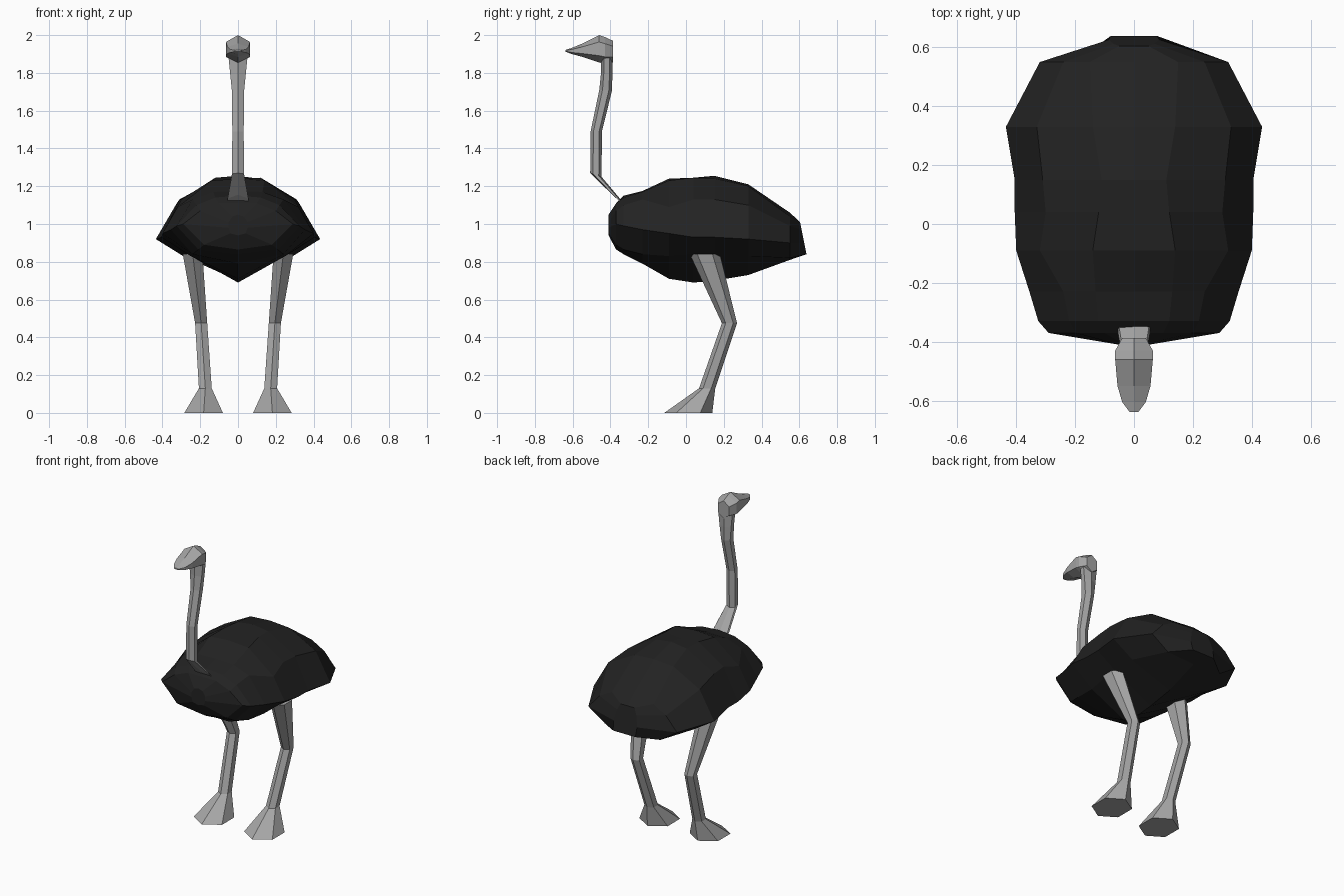
import bpy, bmesh, math

if "Cube" in bpy.data.objects:
    bpy.data.objects.remove(bpy.data.objects["Cube"])


def material(name, rgb):
    m = bpy.data.materials.new(name)
    m.diffuse_color = (*rgb, 1)
    m.use_nodes = True
    m.node_tree.nodes["Principled BSDF"].inputs["Base Color"].default_value = m.diffuse_color
    return m


BLACK = material("black feathers", (0.016, 0.016, 0.016))
GREY = material("grey skin", (0.38, 0.38, 0.38))


def loft(name, rings, mat):
    """Skin a list of equal-length point rings and cap both ends."""
    bm = bmesh.new()
    loops = [[bm.verts.new(p) for p in ring] for ring in rings]
    for a, b in zip(loops, loops[1:]):
        for i in range(len(a)):
            j = (i + 1) % len(a)
            bm.faces.new((a[i], a[j], b[j], b[i]))
    bm.faces.new(loops[0])
    bm.faces.new(loops[-1])
    bmesh.ops.recalc_face_normals(bm, faces=bm.faces)
    me = bpy.data.meshes.new(name)
    bm.to_mesh(me)
    bm.free()
    me.materials.append(mat)
    ob = bpy.data.objects.new(name, me)
    bpy.context.collection.objects.link(ob)
    return ob


def hexagon(rx, ry):
    """Six points, one pointing forward, with half-width rx and half-length ry."""
    k = math.sqrt(3) / 2
    return [(rx / k * math.sin(math.radians(60 * i)),
             -ry * math.cos(math.radians(60 * i))) for i in range(6)]


# Body: y, top z, shoulder, upper side, widest side, lower side (x, z), bottom z
SECTIONS = [
    (-.41, 1.05, .03, 1.04, .05, 1.01, .05, .98, .04, .95, .94),
    (-.37, 1.11, .10, 1.11, .20, 1.07, .29, 1.0, .18, .89, .865),
    (-.33, 1.15, .12, 1.14, .22, 1.10, .325, .99, .21, .865, .84),
    (-.23, 1.175, .13, 1.17, .24, 1.13, .355, .97, .24, .84, .79),
    (-.09, 1.24, .14, 1.23, .32, 1.09, .40, .95, .25, .83, .71),
    (.04, 1.235, .12, 1.245, .30, 1.13, .405, .93, .265, .84, .69),
    (.15, 1.255, .11, 1.24, .31, 1.13, .405, .93, .27, .84, .70),
    (.33, 1.21, .14, 1.20, .33, 1.10, .435, .92, .29, .83, .73),
    (.55, 1.06, .15, 1.04, .24, .99, .32, .90, .20, .82, .81),
    (.62, 1.01, .05, 1.01, .07, .97, .085, .90, .08, .84, .84),
]
rings = []
for n, s in enumerate(SECTIONS):
    y, top, *side, bottom = s
    half = list(zip(side[0::2], side[1::2]))
    outline = [(0, top)] + half + [(0, bottom)] + [(-x, z) for x, z in half[::-1]]
    lean = 0.2 if n == len(SECTIONS) - 1 else 0      # rump slopes outward
    rings.append([(x, y + lean * (0.93 - z), z) for x, z in outline])
loft("body", rings, BLACK)

# Neck: y, z, half-width, half-depth, forward-edge drop
NECK = [(-.345, 1.115, .055, .045, -.04), (-.477, 1.26, .032, .03, -.01),
        (-.475, 1.49, .030, .03, 0), (-.425, 1.71, .033, .034, 0),
        (-.42, 1.80, .042, .03, 0), (-.42, 1.88, .05, .03, 0)]
loft("neck", [[(x, y + dy, z - drop * dy / ry) for x, dy in hexagon(rx, ry)]
              for y, z, rx, ry, drop in
              [(a, b, c, d, -e) for a, b, c, d, e in NECK]], GREY)

# Head and beak: y, bottom z, top z, half-width
HEAD = [(-.387, 1.855, 1.97, .04), (-.43, 1.85, 1.99, .064),
        (-.46, 1.855, 2.0, .064), (-.55, 1.885, 1.955, .056),
        (-.605, 1.90, 1.932, .04), (-.638, 1.912, 1.922, .015)]
loft("head_and_beak", [[(x, y, (lo + hi) / 2 + dz)
                        for x, dz in hexagon(rx, (hi - lo) / 2)]
                       for y, lo, hi, rx in HEAD], GREY)

# Legs and feet: x, y, z, half-width, half-length
LEG = [(.24, .10, .84, .052, .08), (.195, .23, .475, .032, .04),
       (.173, .112, .13, .034, .043), (.182, .012, 0, .102, .127)]
for side, label in ((1, "left_leg"), (-1, "right_leg")):
    loft(label, [[(side * (cx + x), cy + y, z) for x, y in hexagon(rx, ry)]
                 for cx, cy, z, rx, ry in LEG], GREY)
